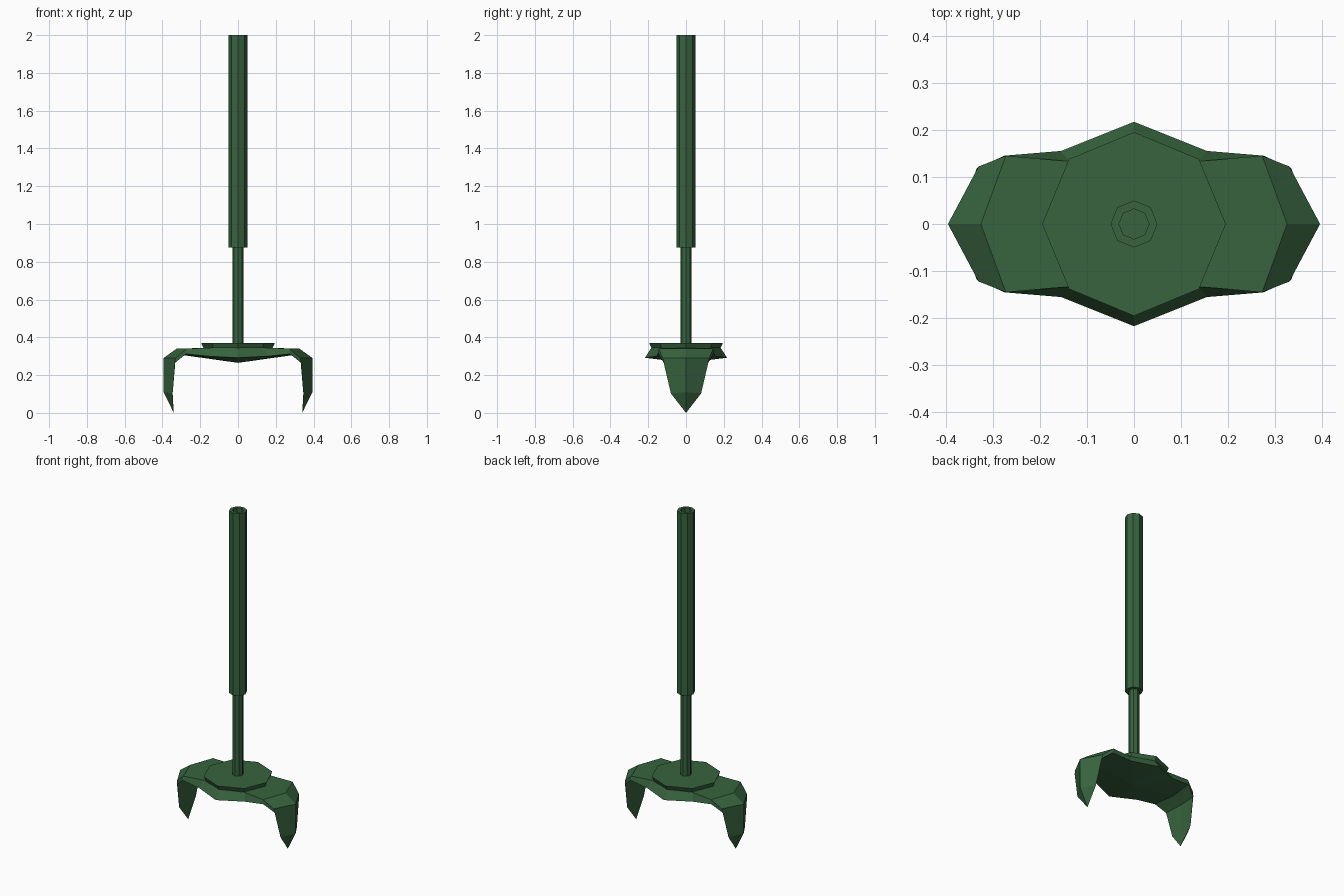
import bpy, bmesh, math

if "Cube" in bpy.data.objects:
    bpy.data.objects.remove(bpy.data.objects["Cube"])

green = bpy.data.materials.new("dark green")
green.diffuse_color = (0.038, 0.125, 0.048, 1)
green.use_nodes = True
green.node_tree.nodes["Principled BSDF"].inputs["Base Color"].default_value = green.diffuse_color


def make_object(name, verts, faces, mirror=False):
    mesh = bpy.data.meshes.new(name)
    mesh.from_pydata(verts, [], faces)
    bm = bmesh.new()
    bm.from_mesh(mesh)
    if mirror:
        # quarter -> half -> whole, welded on the symmetry planes
        for axis in (0, 1):
            copy = bmesh.ops.duplicate(bm, geom=bm.verts[:] + bm.edges[:] + bm.faces[:])
            for v in copy["geom"]:
                if isinstance(v, bmesh.types.BMVert):
                    v.co[axis] *= -1
            bmesh.ops.remove_doubles(bm, verts=bm.verts[:], dist=0.0005)
    bmesh.ops.recalc_face_normals(bm, faces=bm.faces[:])
    bm.to_mesh(mesh)
    bm.free()
    mesh.materials.append(green)
    obj = bpy.data.objects.new(name, mesh)
    bpy.context.collection.objects.link(obj)
    return obj


def lathe(name, profile, sides=8):
    """Stack eight-sided rings of (radius, z), capped at both ends."""
    verts = [(r * math.cos(2 * math.pi * i / sides), r * math.sin(2 * math.pi * i / sides), z)
             for r, z in profile for i in range(sides)]
    faces = [(k * sides + i, k * sides + (i + 1) % sides,
              (k + 1) * sides + (i + 1) % sides, (k + 1) * sides + i)
             for k in range(len(profile) - 1) for i in range(sides)]
    last = (len(profile) - 1) * sides
    faces += [tuple(range(sides))[::-1], tuple(range(last, last + sides))]
    return make_object(name, verts, faces)


# Thin shaft stepping out to a thicker handle with a shallow hollow end
lathe("shaft_and_handle", [(0.03, 0.36), (0.03, 0.875), (0.05, 0.875),
                           (0.05, 2.0), (0.032, 2.0), (0.032, 1.97)])

# Octagonal plate, slightly undercut
lathe("top_plate", [(0.183, 0.343), (0.195, 0.37)])

# Body with flared skirt and two hooked claws, one quarter modelled
points = {
    "top": (0, 0, 0.345), "top_side": (0, 0.183, 0.345), "top_corner": (0.138, 0.133, 0.345),
    "rim_side": (0, 0.217, 0.292), "rim_corner": (0.155, 0.155, 0.300),
    "under": (0, 0, 0.265),
    # shoulder
    "a_mid": (0.325, 0, 0.340), "a_edge": (0.272, 0.145, 0.340),
    "a_low": (0.275, 0.145, 0.312), "a_in": (0.285, 0, 0.305),
    # bend
    "b_mid": (0.395, 0, 0.290), "b_edge": (0.330, 0.122, 0.290),
    "b_low": (0.334, 0.118, 0.265), "b_in": (0.340, 0, 0.265),
    # blade end
    "c_mid": (0.394, 0, 0.110), "c_edge": (0.346, 0.080, 0.103), "c_in": (0.346, 0, 0.103),
    "tip": (0.340, 0, 0),
}
panels = [
    "top top_side top_corner a_edge a_mid",
    "top_side rim_side rim_corner top_corner",
    "top_corner rim_corner a_low a_edge",
    "under rim_corner rim_side",
    "under a_in a_low rim_corner",
    "a_mid a_edge b_edge b_mid",
    "a_edge a_low b_low b_edge",
    "a_low a_in b_in b_low",
    "b_mid b_edge c_edge c_mid",
    "b_edge b_low c_edge",
    "b_low b_in c_in c_edge",
    "c_mid c_edge tip",
    "c_edge c_in tip",
]
names = list(points)
make_object("clawed_body", list(points.values()),
            [tuple(names.index(n) for n in p.split()) for p in panels], mirror=True)
